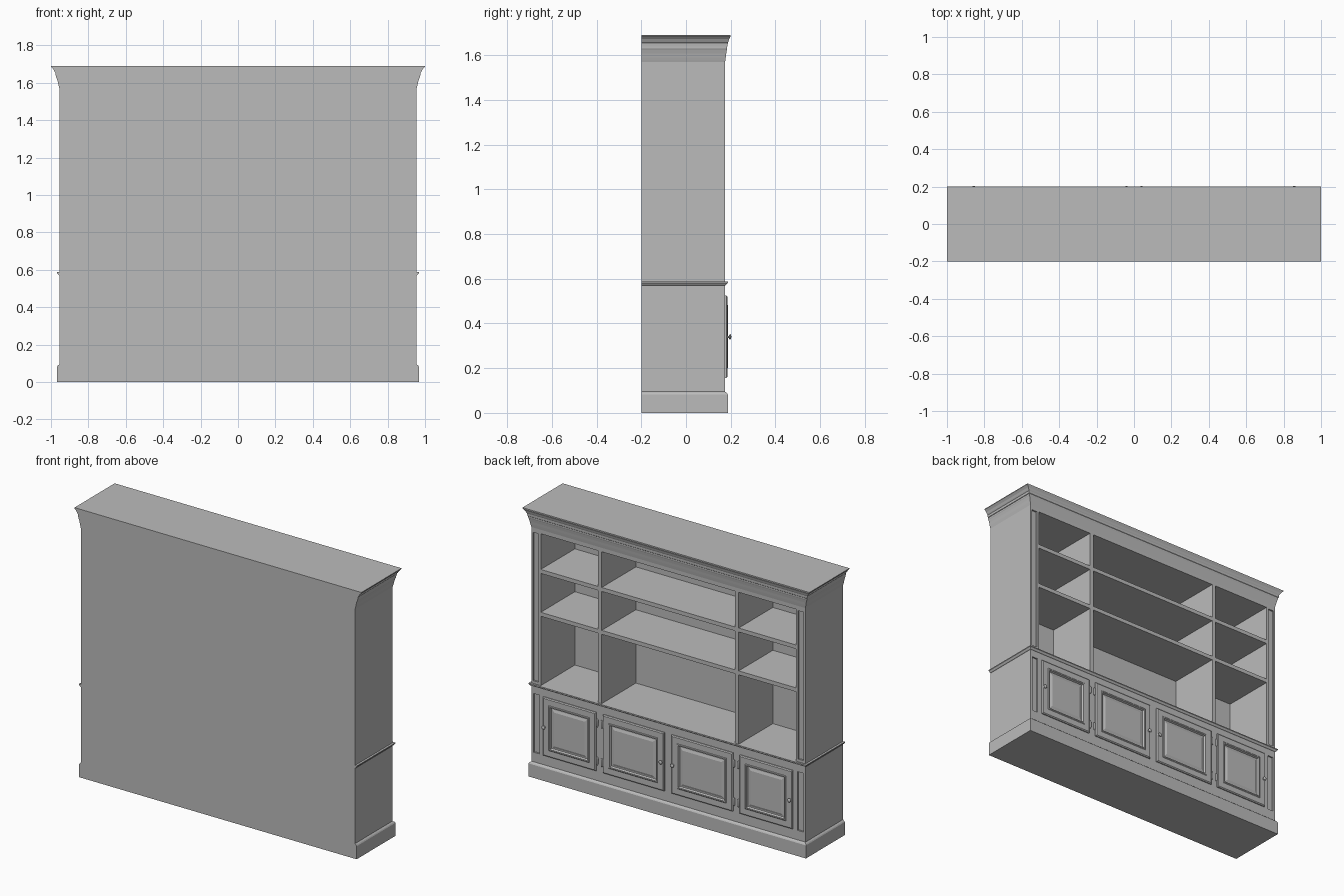
import bpy, bmesh, math

if "Cube" in bpy.data.objects:
    bpy.data.objects.remove(bpy.data.objects["Cube"])

W, YB, YF = 0.955, -0.2, 0.175      # carcass half width, wall side, open side

grey = bpy.data.materials.new("painted_grey")
grey.diffuse_color = (0.5, 0.5, 0.5, 1)
grey.use_nodes = True
grey.node_tree.nodes["Principled BSDF"].inputs["Base Color"].default_value = grey.diffuse_color


def loft(name, rings, smooth=False):
    """Skin a stack of equal-length rings and cap both ends."""
    bm = bmesh.new()
    vs = [[bm.verts.new(p) for p in r] for r in rings]
    n = len(rings[0])
    for a, b in zip(vs, vs[1:]):
        for i in range(n):
            bm.faces.new((a[i], a[(i + 1) % n], b[(i + 1) % n], b[i]))
    bm.faces.new(vs[0])
    bm.faces.new(vs[-1])
    bmesh.ops.recalc_face_normals(bm, faces=bm.faces)
    me = bpy.data.meshes.new(name)
    bm.to_mesh(me)
    bm.free()
    me.materials.append(grey)
    ob = bpy.data.objects.new(name, me)
    bpy.context.collection.objects.link(ob)
    if smooth:
        bpy.ops.object.select_all(action='DESELECT')
        bpy.context.view_layer.objects.active = ob
        ob.select_set(True)
        bpy.ops.object.shade_smooth_by_angle(angle=math.radians(40))
    return ob


def rect(x0, x1, y0, y1, z):
    return [(x0, y0, z), (x1, y0, z), (x1, y1, z), (x0, y1, z)]


def box(name, x0, x1, y0, y1, z0, z1):
    return loft(name, [rect(x0, x1, y0, y1, z0), rect(x0, x1, y0, y1, z1)])


def moulding(name, profile, ox, oy):
    """Profile of (overhang fraction, z) run round the sides and open face."""
    return loft(name, [rect(-W - t * ox, W + t * ox, YB, YF + t * oy, z)
                       for t, z in profile])


def cut(ob, x0, x1, z0, z1, depth=0.01):
    """Sink a rectangular panel into the open face."""
    cutter = box("panel_cutter", x0, x1, YF - depth, YF + 0.05, z0, z1)
    cutter.hide_render = True
    m = ob.modifiers.new("panel", 'BOOLEAN')
    m.operation, m.solver, m.object = 'DIFFERENCE', 'EXACT', cutter
    bpy.context.view_layer.objects.active = ob
    bpy.ops.object.modifier_apply(modifier=m.name)
    bpy.data.objects.remove(cutter)


def panel_door(name, x0, x1, z0, z1):
    # (inset, y): bevelled edge, flat frame, bead, groove, raised field
    steps = [(0, YF), (0, 0.181), (0.006, 0.186), (0.042, 0.186),
             (0.046, 0.189), (0.053, 0.189), (0.058, 0.178),
             (0.064, 0.178), (0.078, 0.183)]
    return loft(name, [[(x0 + i, y, z0 + i), (x1 - i, y, z0 + i),
                        (x1 - i, y, z1 - i), (x0 + i, y, z1 - i)]
                       for i, y in steps])


def turned(name, centre, profile, axis, n=12):
    """Revolve (radius, distance) pairs about the y or z axis."""
    rings = []
    for r, d in profile:
        ring = []
        for k in range(n):
            a = 2 * math.pi * k / n
            u, v = r * math.cos(a), r * math.sin(a)
            off = (u, d, v) if axis == 'y' else (u, v, d)
            ring.append(tuple(c + o for c, o in zip(centre, off)))
        rings.append(ring)
    return loft(name, rings, smooth=True)


# Plinth, waist ledge and crown
moulding("plinth", [(1, 0), (1, 0.082), (0.7, 0.088), (0, 0.095)], 0.012, 0.012)
moulding("waist_ledge", [(0, 0.57), (0.35, 0.572), (0.8, 0.58), (1, 0.582),
                         (1, 0.588)], 0.013, 0.012)
moulding("crown", [(0, 1.57), (0.05, 1.578), (0.12, 1.59), (0.2, 1.607),
                   (0.32, 1.625), (0.38, 1.63), (0.38, 1.638), (0.45, 1.64),
                   (0.48, 1.655), (0.58, 1.66), (0.72, 1.672), (1, 1.685),
                   (1, 1.69)], 0.045, 0.025)

# Lower cupboard body with sunk corner panels
body = box("cupboard_body", -W, W, YB, YF, 0.095, 0.57)
for s in (-1, 1):
    a, b = sorted((s * 0.9, s * 0.94))
    cut(body, a, b, 0.155, 0.525)

# Upper bookcase shell
box("back_panel", -0.89, 0.89, YB, -0.165, 0.588, 1.57)
box("top_rail", -0.89, 0.89, -0.165, YF, 1.545, 1.57)
for s in (-1, 1):
    side = "left" if s < 0 else "right"
    a, b = sorted((s * 0.89, s * W))
    post = box(side + "_side", a, b, YB, YF, 0.588, 1.57)
    a, b = sorted((s * 0.905, s * 0.943))
    cut(post, a, b, 0.605, 1.54)
    a, b = sorted((s * 0.465, s * 0.49))
    box(side + "_divider", a, b, -0.165, YF, 0.588, 1.545)

# Shelves in all three bays
for level, z in (("lower", 1.025), ("upper", 1.295)):
    for bay, x0, x1 in (("left", -0.89, -0.49), ("middle", -0.465, 0.465),
                        ("right", 0.49, 0.89)):
        box(f"{level}_{bay}_shelf", x0, x1, -0.165, YF, z, z + 0.025)

# Doors, knobs and hinges, mirrored
for s in (-1, 1):
    side = "left" if s < 0 else "right"
    for pos, xa, xb, knob, hinge in (("outer", 0.5, 0.87, 0.857, 0.493),
                                     ("inner", 0.025, 0.453, 0.04, 0.46)):
        a, b = sorted((s * xa, s * xb))
        panel_door(f"{side}_{pos}_door", a, b, 0.157, 0.525)
        turned(f"{side}_{pos}_knob", (s * knob, 0.185, 0.34),
               [(0.008, 0), (0.005, 0.003), (0.005, 0.007), (0.011, 0.009),
                (0.012, 0.013), (0.009, 0.016), (0.003, 0.0175)], 'y')
        for z in (0.22, 0.46):
            turned(f"{side}_{pos}_hinge", (s * hinge, 0.18, z),
                   [(0.002, -0.026), (0.005, -0.023), (0.006, -0.018),
                    (0.006, 0.018), (0.005, 0.023), (0.002, 0.026)], 'z', 10)
